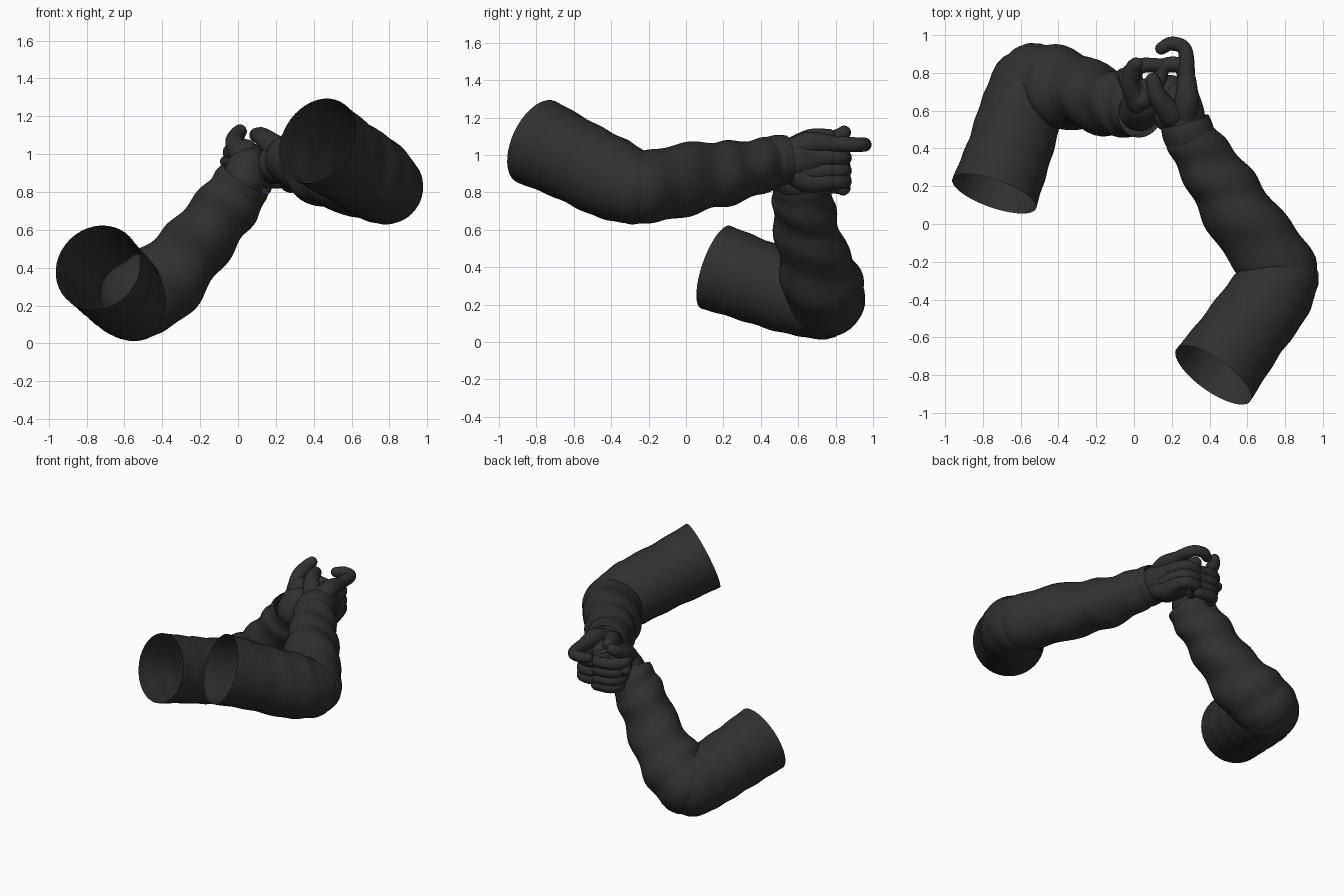
import bpy, math
from mathutils import Vector

if "Cube" in bpy.data.objects:
    bpy.data.objects.remove(bpy.data.objects["Cube"])

black = bpy.data.materials.new("charcoal cloth")
black.diffuse_color = (0.03, 0.03, 0.03, 1)
black.use_nodes = True
black.node_tree.nodes["Principled BSDF"].inputs["Base Color"].default_value = black.diffuse_color


def make_object(name, verts, faces):
    me = bpy.data.meshes.new(name)
    me.from_pydata(verts, [], faces)
    me.polygons.foreach_set("use_smooth", [True] * len(faces))
    me.materials.append(black)
    me.update()
    ob = bpy.data.objects.new(name, me)
    bpy.context.collection.objects.link(ob)
    return ob


def spline(pts, n):
    """Catmull-Rom through (x, y, z, radius) points."""
    p = [Vector(q) for q in pts]
    p = [2 * p[0] - p[1]] + p + [2 * p[-1] - p[-2]]
    out = []
    for i in range(1, len(p) - 2):
        a, b, c, d = p[i - 1:i + 3]
        for k in range(n):
            t = k / n
            out.append(0.5 * (2 * b + (c - a) * t + (2 * a - 5 * b + 4 * c - d) * t * t
                              + (3 * b - a - 3 * c + d) * t ** 3))
    return out + [p[-2]]


def tube(pts, fold=0.0, phase=0.0, segs=40, n=12, dome=0.85, closed=False):
    """Swept tube with a rounded start; the far end is open unless closed."""
    path = spline(pts, n)
    cs = [q.xyz for q in path]
    rs = [q.w for q in path]
    last = len(cs) - 1
    d0 = (cs[1] - cs[0]).normalized()
    d1 = (cs[-1] - cs[-2]).normalized()
    caps = [math.radians(a) for a in range(80, 0, -16)]
    rings = [(cs[0] - d0 * rs[0] * dome * math.sin(a), rs[0] * math.cos(a), d0, 0) for a in caps]
    for i in range(last + 1):
        d = (cs[min(i + 1, last)] - cs[max(i - 1, 0)]).normalized()
        rings.append((cs[i], rs[i], d, i / last))
    if closed:
        rings += [(cs[-1] + d1 * rs[-1] * dome * math.sin(a), rs[-1] * math.cos(a), d1, 1)
                  for a in reversed(caps)]
    verts, faces = [], []
    u = d0.orthogonal().normalized()
    for c, r, d, t in rings:
        u = (u - d * u.dot(d)).normalized()
        v = d.cross(u)
        # diagonal wrinkles that fade out at both ends
        w = fold * math.sin(math.pi * t) ** 0.6 if 0 < t < 1 else 0
        for k in range(segs):
            a = 2 * math.pi * k / segs
            rr = r * (1 + w * math.sin(26 * t + 2 * math.sin(a + phase) + phase)
                      + 0.6 * w * math.sin(3 * a + 9 * t + phase))
            verts.append(c + (u * math.cos(a) + v * math.sin(a)) * rr)
    for i in range(len(rings) - 1):
        for k in range(segs):
            j = (k + 1) % segs
            faces.append((i * segs + k, i * segs + j, (i + 1) * segs + j, (i + 1) * segs + k))
    faces.append(tuple(reversed(range(segs))))
    if closed:
        faces.append(tuple(range(len(verts) - segs, len(verts))))
    return verts, faces


def sleeve(name, pts, fold, phase=0.0, dome=0.85):
    return make_object(name, *tube(pts, fold, phase, dome=dome))


def hand(name, chains):
    """Overlapping rounded tubes for palm, fingers and thumb."""
    verts, faces = [], []
    for pts in chains:
        v, f = tube(pts, segs=20, n=7, dome=1.0, closed=True)
        faces += [tuple(i + len(verts) for i in q) for q in f]
        verts += v
    return make_object(name, verts, faces)


# sleeves of the arm on +x
sleeve("right_upper_sleeve", [(.79, -.27, .82, .195), (.72, -.39, .87, .22), (.57, -.59, .97, .225),
                              (.42, -.80, 1.07, .24)], 0.012)
sleeve("right_forearm_sleeve", [(.79, -.25, .82, .19), (.68, -.11, .85, .195), (.55, .07, .88, .185),
                                (.45, .22, .90, .17), (.36, .36, .935, .15), (.30, .46, .965, .135),
                                (.28, .50, .97, .13)], 0.05, 0.6)
# fitted cuff at the wrist
sleeve("right_cuff", [(.31, .43, .96, .13), (.285, .49, .97, .137), (.27, .545, .975, .13)], 0, dome=.2)

# sleeves of the arm on -x
sleeve("left_upper_sleeve", [(-.55, .74, .22, .21), (-.60, .58, .26, .22), (-.67, .36, .33, .225),
                             (-.74, .16, .40, .235)], 0.012, 1.0)
sleeve("left_forearm_sleeve", [(-.54, .75, .225, .21), (-.40, .72, .32, .215), (-.25, .68, .475, .185),
                               (-.12, .64, .65, .17), (-.02, .62, .78, .16), (.04, .60, .87, .145)],
       0.055, 2.0)

# right hand: palm, back of the hand, four curled fingers, thumb
heights = [1.06, .985, .915, .86]
right = [[(.27, .50, .975, .11), (.265, .58, .975, .11), (.25, .66, .97, .10)],
         [(.20, .58, .95, .10), (.19, .70, .93, .09)]]
for z in heights:
    right.append([(.27, .56, .6 * .975 + .4 * z, .08), (.28, .66, z, .064), (.28, .76, z, .05)])
right.append([(.28, .76, 1.06, .046), (.27, .92, 1.055, .039), (.20, .955, 1.055, .037),
              (.145, .93, 1.05, .033)])
for z in heights[1:]:
    right.append([(.28, .76, z, .048), (.25, .835, z, .043), (.16, .835, z, .041), (.13, .75, z, .038)])
right.append([(.20, .58, 1.03, .07), (.13, .67, 1.09, .05), (.10, .76, 1.10, .04)])
hand("right_hand", right)

# left hand: palm, fingers wrapped over the other fist, raised thumb
left = [[(.03, .60, .86, .11), (.05, .64, .93, .11), (.06, .68, .97, .09)]]
for i, z in enumerate([1.02, .96, .90, .85]):
    left.append([(.04, .66, z, .06), (-.035 + .012 * i, .77, z - .01, .046),
                 (.03, .835, z - .02, .041), (.14, .84, z - .03, .037)])
left.append([(.02, .65, 1.0, .065), (-.02, .74, 1.06, .048), (-.005, .82, 1.10, .043), (.01, .845, 1.12, .037)])
left.append([(.0, .72, .96, .055), (-.06, .79, .96, .035)])
hand("left_hand", left)
